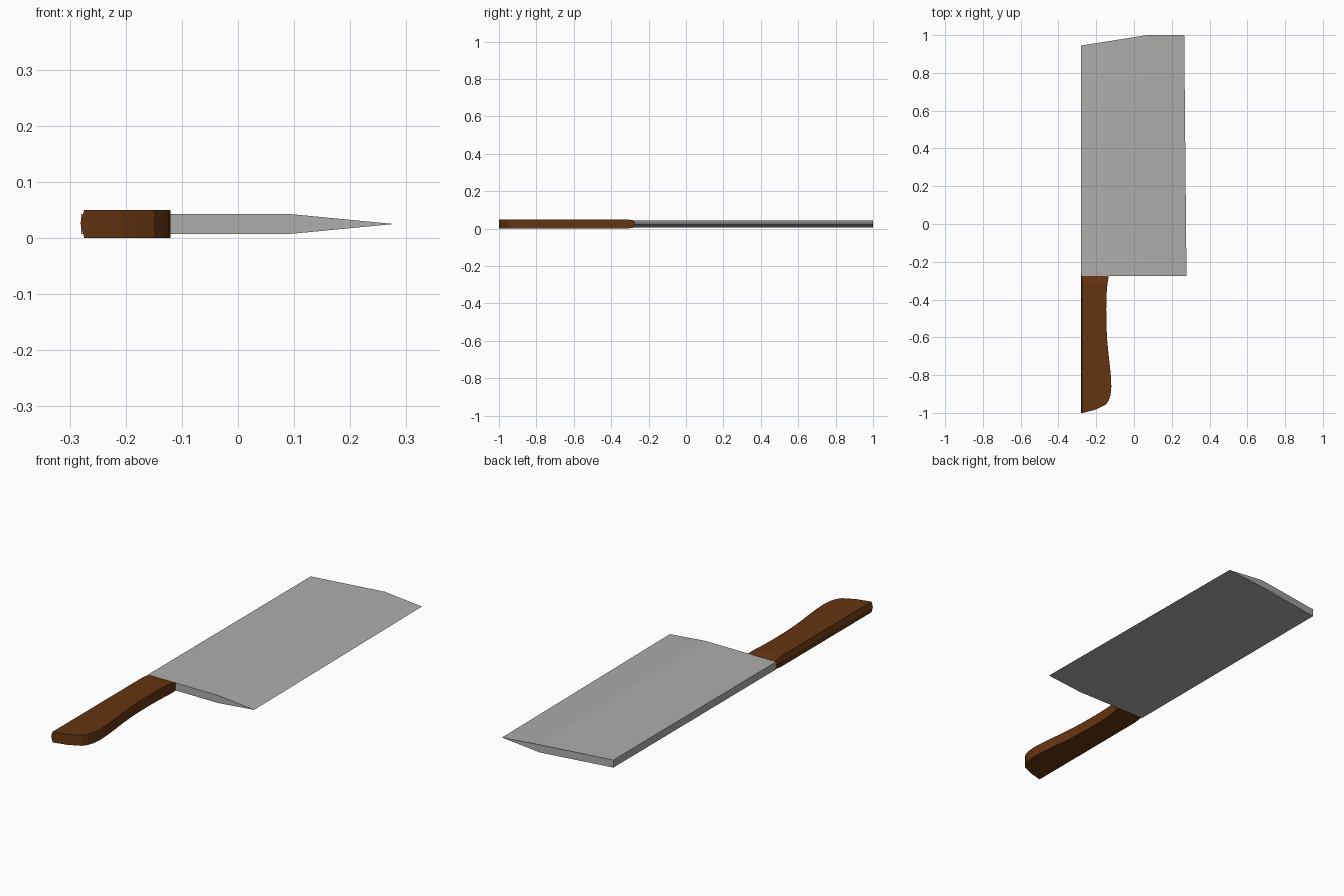
import bpy, bmesh

if "Cube" in bpy.data.objects:
    bpy.data.objects.remove(bpy.data.objects["Cube"])


def material(name, rgb):
    m = bpy.data.materials.new(name)
    m.diffuse_color = (*rgb, 1.0)
    m.use_nodes = True
    m.node_tree.nodes["Principled BSDF"].inputs["Base Color"].default_value = m.diffuse_color
    return m


def loft(name, rings, mat):
    """Skin a list of closed rings with equal point counts and cap both ends."""
    bm = bmesh.new()
    loops = [[bm.verts.new(p) for p in ring] for ring in rings]
    for a, b in zip(loops, loops[1:]):
        n = len(a)
        for i in range(n):
            j = (i + 1) % n
            bm.faces.new((a[i], a[j], b[j], b[i]))
    bm.faces.new(loops[0])
    bm.faces.new(loops[-1])
    bmesh.ops.recalc_face_normals(bm, faces=bm.faces)
    mesh = bpy.data.meshes.new(name)
    bm.to_mesh(mesh)
    bm.free()
    mesh.materials.append(mat)
    obj = bpy.data.objects.new(name, mesh)
    bpy.context.collection.objects.link(obj)
    return obj


steel = material("blade_steel", (0.42, 0.42, 0.41))
wood = material("handle_wood", (0.13, 0.035, 0.006))

# Blade: flat slab from the spine, tapering to a sharp edge at +x
MID, HALF = 0.025, 0.018


def blade_ring(y_spine, y_edge, x_bevel, x_edge):
    return [(-0.28, y_spine, MID - HALF), (x_bevel, y_edge, MID - HALF),
            (x_edge, y_edge, MID),
            (x_bevel, y_edge, MID + HALF), (-0.28, y_spine, MID + HALF)]


loft("blade", [blade_ring(-0.276, -0.276, 0.09, 0.278),
               blade_ring(0.945, 1.0, 0.07, 0.266)], steel)

# Handle: straight ridged back, curved grip side given as (y, x) stations
grip = [(-0.275, -0.134), (-0.32, -0.141), (-0.37, -0.145), (-0.45, -0.147),
        (-0.53, -0.146), (-0.60, -0.143), (-0.67, -0.137), (-0.74, -0.129),
        (-0.80, -0.123), (-0.86, -0.120), (-0.905, -0.124), (-0.935, -0.134),
        (-0.957, -0.150), (-0.972, -0.180), (-0.984, -0.207), (-1.0, -0.270)]
rings = []
for i, (y, x) in enumerate(grip):
    inset = 0.006 if i == 0 else 0.0      # thinner where it meets the blade
    lo, hi = inset, 0.05 - inset
    rings.append([(-0.274, y, lo), (-0.281, y, 0.027), (-0.274, y, hi),
                  (x, y, hi), (x, y, lo)])
loft("handle", rings, wood)
